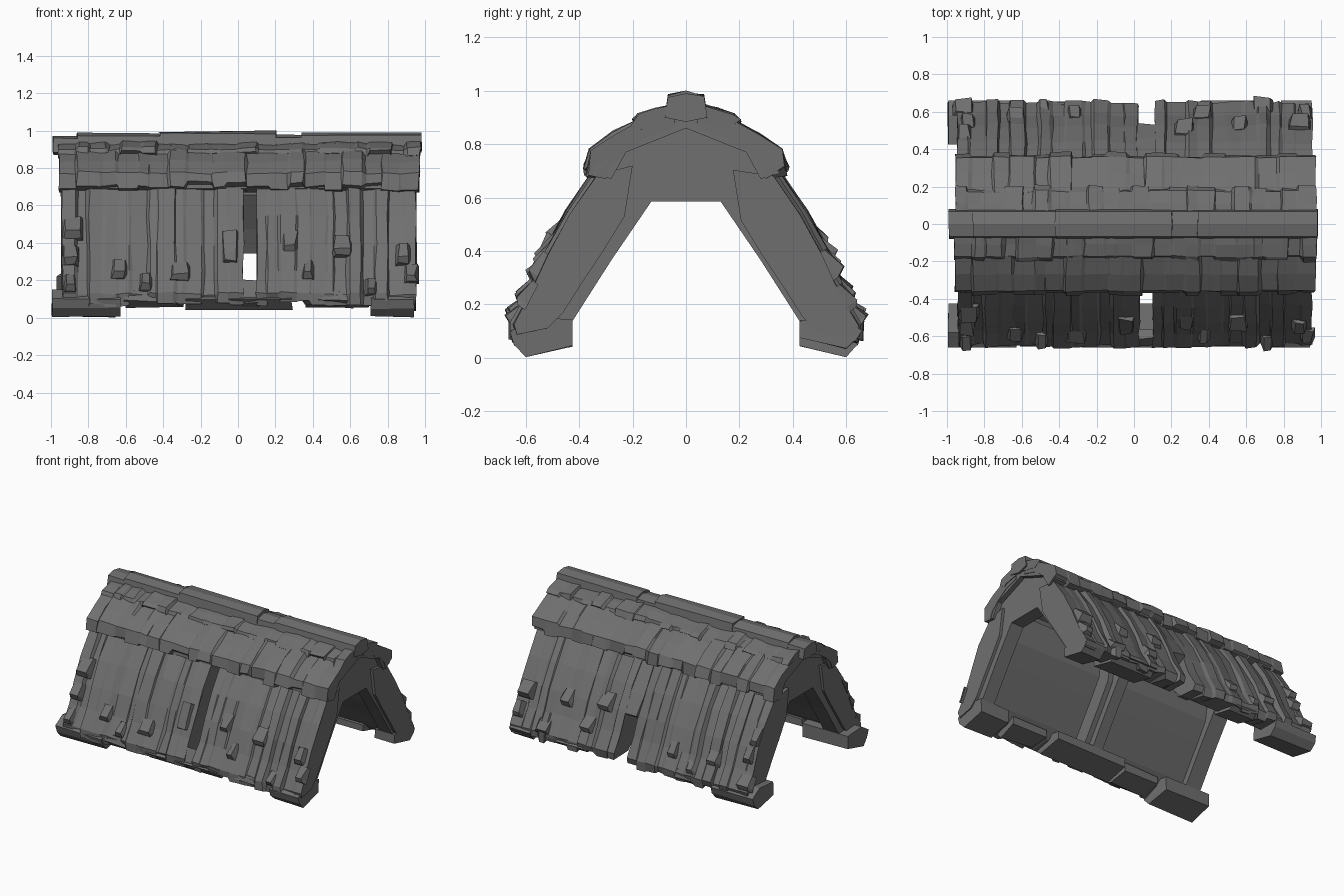
import bpy, bmesh, random
from mathutils import Vector

random.seed(11)
cube = bpy.data.objects.get("Cube")
if cube:
    bpy.data.objects.remove(cube)

grey = bpy.data.materials.new("weathered_grey")
grey.use_nodes = True
colour = (0.16, 0.16, 0.16, 1)
grey.diffuse_color = colour
grey.node_tree.nodes["Principled BSDF"].inputs["Base Color"].default_value = colour


def rnd(a):
    return random.uniform(-a, a)


def finish(name, bm):
    bmesh.ops.recalc_face_normals(bm, faces=bm.faces)
    mesh = bpy.data.meshes.new(name)
    bm.to_mesh(mesh)
    bm.free()
    mesh.materials.append(grey)
    bpy.context.collection.objects.link(bpy.data.objects.new(name, mesh))


def loft(bm, rings):
    """Closed solid through equal-length rings of points."""
    rows = [[bm.verts.new(p) for p in ring] for ring in rings]
    n = len(rows[0])
    for a, b in zip(rows, rows[1:]):
        for i in range(n):
            j = (i + 1) % n
            bm.faces.new((a[i], a[j], b[j], b[i]))
    bm.faces.new(rows[0])
    bm.faces.new(rows[-1][::-1])


def strip(bm, side, outer, inner, x0, x1, taper=0.0, wobble=0.0):
    """Slab that follows an outer and an inner path down one slope."""
    rings = []
    for (yo, zo), (yi, zi) in zip(outer, inner):
        d, e = rnd(wobble), rnd(wobble)
        l, r = taper + rnd(taper * 0.7), taper + rnd(taper * 0.7)
        rings.append([(x0, side * yi, zi), (x1, side * yi, zi),
                      (x1 - r, side * (yo + d), zo + d * 0.6),
                      (x0 + l, side * (yo + e), zo + e * 0.6)])
    loft(bm, rings)


def prism(bm, outline, x0, x1, wobble=0.0):
    loft(bm, [[(x + rnd(wobble), y, z + rnd(wobble)) for y, z in outline] for x in (x0, x1)])


def shift(path, t, n=(0.8, 0.55)):
    return [(y + n[0] * t, z + n[1] * t) for y, z in path]


def cuts(x0, x1, width):
    """Uneven divisions along the length."""
    count = max(1, round((x1 - x0) / width))
    step = (x1 - x0) / count
    mid = [x0 + step * i + rnd(step * 0.25) for i in range(1, count)]
    xs = [x0] + mid + [x1]
    return list(zip(xs, xs[1:]))


def thatch(bm, side, outer, inner, x0, x1, width, lift, ragged, n):
    """Continuous ribbed sheet: each rib has its own height and ragged end."""
    rings = []
    for a, b in cuts(x0, x1, width):
        path = shift(outer, rnd(lift), n)
        path[-1] = (path[-1][0] + rnd(ragged * 0.5), path[-1][1] + rnd(ragged))
        for x in (a + random.uniform(0.002, 0.012), b - random.uniform(0.002, 0.012)):
            tilt = rnd(lift * 0.5)
            ring = [(x + rnd(0.006), side * (y + n[0] * (tilt + rnd(0.005))),
                     z + n[1] * (tilt + rnd(0.005))) for y, z in path]
            ring += [(x, side * y, z) for y, z in reversed(inner)]
            rings.append(ring)
    loft(bm, rings)


def along(path, t):
    """Point at fraction t of a path."""
    f = min(t, 0.999) * (len(path) - 1)
    i = int(f)
    return Vector(path[i]).lerp(Vector(path[i + 1]), f - i)


LOWER = [(0.34, 0.69), (0.44, 0.545), (0.525, 0.39), (0.585, 0.25), (0.655, 0.13), (0.645, 0.075)]
INNER = [(0.20, 0.72), (0.23, 0.53), (0.31, 0.40), (0.39, 0.28), (0.46, 0.17), (0.52, 0.11)]
BAYS = {-1: ((-0.95, 0.035), (0.095, 0.96)), 1: ((-0.95, 0.025), (0.11, 0.955))}
SIDES = (("front", -1), ("back", 1))

# Solid peak under the thatch
bm = bmesh.new()
peak = [(0, 0.86), (0.225, 0.77), (0.28, 0.67), (0.35, 0.69), (0.34, 0.765), (0.16, 0.88), (0, 0.94)]
for s in (-1, 1):
    prism(bm, [(s * y, z) for y, z in peak], -0.95, 0.965)
finish("roof_peak", bm)

# Arched frames with a wide collar
bm = bmesh.new()
leg_out = [(0.23, 0.78), (0.41, 0.46), (0.58, 0.12)]
leg_in = [(0.13, 0.585), (0.28, 0.365), (0.43, 0.13)]
for x0, x1 in ((-0.92, -0.8), (-0.09, -0.01), (0.83, 0.93)):
    prism(bm, [(-0.13, 0.585), (0.13, 0.585), (0.23, 0.78), (0, 0.87), (-0.23, 0.78)], x0, x1)
    for s in (-1, 1):
        strip(bm, s, leg_out, leg_in, x0, x1)
finish("arched_frames", bm)

# Lower thatch, one thick ribbed sheet per bay
for name, s in SIDES:
    bm = bmesh.new()
    for x0, x1 in BAYS[s]:
        inner = shift(INNER, -0.03 if s > 0 else 0.0)
        thatch(bm, s, LOWER, inner, x0, x1, 0.075, 0.014, 0.02, (0.8, 0.55))
    finish(name + "_lower_thatch", bm)

# Broken rib ends standing proud of the lower thatch
TUFTS = ((-0.89, 0.32), (-0.9, 0.5), (-0.63, 0.6), (-0.32, 0.62), (0.28, 0.4), (0.36, 0.62),
         (0.57, 0.45), (0.87, 0.48), (0.92, 0.66), (-0.9, 0.72), (-0.5, 0.74), (0.7, 0.75))
for name, s in SIDES:
    bm = bmesh.new()
    for x, t in TUFTS:
        x, t = x + rnd(0.015), t - 0.1 + rnd(0.02)
        pts = [along(LOWER, t + k) for k in (0, 0.12, 0.15)]
        outer = [p + Vector((0.8, 0.55)) * h for p, h in zip(pts, (0.005, 0.04, 0.01))]
        w = random.uniform(0.035, 0.06)
        strip(bm, s, outer, shift([tuple(p) for p in pts], -0.02), x - w, x + w, 0.015, 0.008)
    finish(name + "_tufts", bm)

# Upper thatch with a hanging lip, and the short course below the ridge
UPPER = [(0.05, 0.925), (0.17, 0.888), (0.27, 0.836), (0.358, 0.775), (0.372, 0.705)]
UPPER_IN = [(0.04, 0.86), (0.14, 0.83), (0.23, 0.77), (0.28, 0.72), (0.30, 0.67)]
COURSE = [(0.05, 0.94), (0.11, 0.925), (0.175, 0.905), (0.195, 0.87)]
COURSE_IN = [(0.04, 0.88), (0.10, 0.87), (0.14, 0.86), (0.15, 0.85)]
for name, s in SIDES:
    bm = bmesh.new()
    thatch(bm, s, UPPER, UPPER_IN, -0.96, 0.975, 0.1, 0.01, 0.025, (0.45, 0.8))
    finish(name + "_upper_thatch", bm)
    bm = bmesh.new()
    thatch(bm, s, COURSE, COURSE_IN, -0.965, 0.98, 0.09, 0.012, 0.02, (0.45, 0.8))
    finish(name + "_ridge_course", bm)

# Ridge cap in overlapping lengths
bm = bmesh.new()
cap = [(-0.08, 0.90), (-0.068, 0.975), (0, 0.99), (0.068, 0.975), (0.08, 0.90), (0, 0.88)]
for x0, x1, dz in ((-0.99, -0.79, -0.015), (-0.86, -0.42, -0.005), (-0.42, 0.2, 0.008),
                   (0.2, 0.36, -0.01), (0.34, 0.98, 0.003)):
    prism(bm, [(y, z + dz) for y, z in cap], x0, x1, 0.006)
finish("ridge_cap", bm)

# Heavy foot blocks and smaller rubble between them
FOOT = [(0.425, 0.14), (0.425, 0.045), (0.60, 0.005), (0.645, 0.05), (0.66, 0.10), (0.58, 0.15)]
RUBBLE = [(0.47, 0.15), (0.47, 0.09), (0.61, 0.06), (0.655, 0.085), (0.64, 0.14)]
blocks = {"front": ((-0.995, -0.63, 0.0), (-0.28, 0.29, 0.035), (0.71, 0.94, 0.0)),
          "back": ((-0.995, -0.66, 0.0), (0.36, 0.7, 0.05), (0.79, 0.95, 0.03))}
rubble = {"front": ((-0.6, -0.32), (0.36, 0.63)), "back": ((-0.5, -0.3),)}
for name, s in SIDES:
    bm = bmesh.new()
    for x0, x1, dz in blocks[name]:
        prism(bm, [(s * y, z + dz * (z < 0.09)) for y, z in FOOT], x0, x1, 0.004)
    finish(name + "_foot_blocks", bm)
    bm = bmesh.new()
    for x0, x1 in rubble[name]:
        prism(bm, [(s * y, z) for y, z in RUBBLE], x0, x1, 0.014)
    finish(name + "_rubble", bm)

# Leftover thatch wedges bridging the gap between the bays
bm = bmesh.new()
for s, span, w in ((-1, (0.68, 0.85, 0.99), 0.05), (1, (0.0, 0.25, 0.42), 0.06)):
    path = [along(LOWER, t) for t in span]
    strip(bm, s, path, shift(path, -0.06), 0.065 - w, 0.065 + w, 0.01, 0.01)
stub = [along(LOWER, t) for t in (0.32, 0.48, 0.54)]
strip(bm, -1, shift(stub, 0.025), shift(stub, -0.03), -0.09, 0.01, 0.015, 0.01)
finish("gap_wedges", bm)
